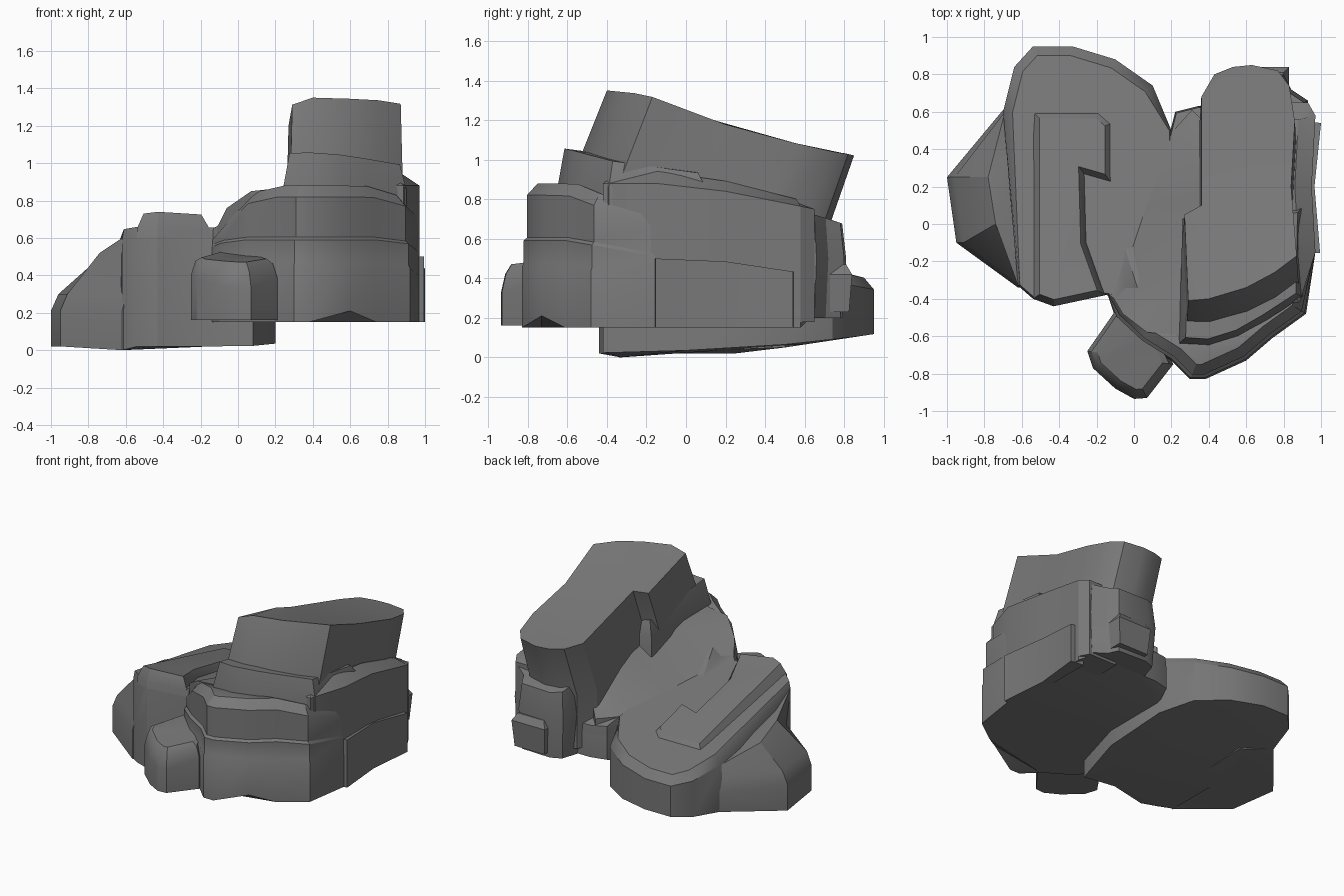
import bpy, bmesh
from mathutils import Vector

cube = bpy.data.objects.get("Cube")
if cube:
    bpy.data.objects.remove(cube)

stone = bpy.data.materials.new("grey stone")
stone.use_nodes = True
GREY = (0.19, 0.19, 0.19, 1)
stone.diffuse_color = GREY
bsdf = stone.node_tree.nodes["Principled BSDF"]
bsdf.inputs["Base Color"].default_value = GREY
bsdf.inputs["Roughness"].default_value = 0.9


def inset(outline, d):
    """Move a counter-clockwise outline inwards by d, with mitred corners."""
    pts = [Vector(p) for p in outline]
    result = []
    for i, p in enumerate(pts):
        e1 = (p - pts[i - 1]).normalized()
        e2 = (pts[(i + 1) % len(pts)] - p).normalized()
        n1, n2 = Vector((-e1.y, e1.x)), Vector((-e2.y, e2.x))
        result.append(p + (n1 + n2) / max(0.6, 1 + n1.dot(n2)) * d)
    return result


def loft(name, rings):
    """Join rings of 3D points into one closed rock."""
    bm = bmesh.new()
    rows = [[bm.verts.new(p) for p in ring] for ring in rings]
    for a, b in zip(rows, rows[1:]):
        for i in range(len(a)):
            bm.faces.new((a[i - 1], a[i], b[i], b[i - 1]))
    caps = [bm.faces.new(rows[-1]), bm.faces.new(rows[0][::-1])]
    bmesh.ops.triangulate(bm, faces=caps)
    bmesh.ops.recalc_face_normals(bm, faces=bm.faces)
    mesh = bpy.data.meshes.new(name)
    bm.to_mesh(mesh)
    bm.free()
    obj = bpy.data.objects.new(name, mesh)
    bpy.context.collection.objects.link(obj)
    mesh.materials.append(stone)
    bpy.ops.object.select_all(action='DESELECT')
    obj.select_set(True)
    bpy.context.view_layer.objects.active = obj
    bpy.ops.object.shade_smooth_by_angle(angle=0.5)


def rock(name, outline, layers, fade=lambda x, y: 1):
    """Stack insets of one outline; each layer is (inset, height rule, y shift).
    fade scales the inset from place to place."""
    rings = []
    for d, height, *shift in layers:
        ring = []
        for p, q in zip(outline, inset(outline, d)):
            flat = Vector(p).lerp(q, fade(*p))
            ring.append((flat.x, flat.y + sum(shift), height(*p)))
        rings.append(ring)
    loft(name, rings)


# Main rock with strata on its front
def shoulder(x, y):
    return 0.88 - 0.36 * max(0, y + 0.62) - 0.6 * max(0, 0.1 - x)


def main_bottom(x, y):
    if y > 0.59:
        return 0.2
    return 0.15 + (0.06 if y < -0.3 and 0.4 < x < 0.7 else 0)


def stratum(h, gap):
    return lambda x, y: min(h - 0.18 * max(0, y + 0.6), shoulder(x, y) - gap)


main_outline = [(-0.14, -0.38), (-0.1, -0.5), (0.04, -0.63), (0.2, -0.73), (0.3, -0.83),
                (0.38, -0.83), (0.6, -0.73), (0.74, -0.61), (0.92, -0.48), (0.97, -0.15),
                (0.95, 0.2), (0.97, 0.58), (0.88, 0.63), (0.5, 0.63), (0.34, 0.63),
                (0.22, 0.6), (0.19, 0.48), (-0.08, -0.05)]
rock("main_rock", main_outline, [
    (0, main_bottom), (0, stratum(0.46, 0.1)), (0.008, stratum(0.475, 0.09)),
    (0.008, stratum(0.59, 0.08)), (0.025, stratum(0.605, 0.07)),
    (0.025, lambda x, y: shoulder(x, y) - 0.06), (0.08, shoulder)],
    fade=lambda x, y: 1 if y < -0.4 else 0.1)

# Shoulder sweeping from the tower wall down into the valley
sweep = [(-0.12, -0.38, 0.64), (-0.06, -0.48, 0.76), (0.07, -0.58, 0.85),
         (0.4, -0.6, 0.885), (0.42, -0.1, 0.87), (0.42, 0.14, 0.82), (0.42, 0.5, 0.57),
         (0.31, 0.61, 0.48), (0.21, 0.5, 0.48), (0.06, 0.1, 0.56)]
loft("shoulder", [[(x, y, 0.25) for x, y, z in sweep], sweep])

# Tower ledge
ledge = [(0.24, -0.64), (0.4, -0.65), (0.56, -0.6), (0.7, -0.52), (0.9, -0.39),
         (0.91, 0.1), (0.26, 0.03)]


def ledge_top(x, y):
    return 1.05 - 0.12 * (y + 0.6) - 0.08 * max(0, x - 0.5)


rock("tower_ledge", ledge, [(0, lambda x, y: 0.6), (0, lambda x, y: 0.86),
                            (0.035, ledge_top)])


# Leaning tower
def tower_top(x, y):
    return (1.35 - 0.1 * (min(y, -0.15) + 0.4) - 0.4 * max(0, min(y, 0.25) + 0.15)
            - 0.24 * max(0, y - 0.25)
            - 0.35 * max(0, 0.4 - x) - 0.1 * max(0, x - 0.77))


tower = [(0.29, -0.41), (0.4, -0.4), (0.6, -0.34), (0.75, -0.26), (0.87, -0.17),
         (0.84, 0.2), (0.86, 0.55), (0.83, 0.74), (0.77, 0.82), (0.63, 0.85),
         (0.53, 0.84), (0.43, 0.8), (0.36, 0.68), (0.36, 0.1), (0.27, 0.05)]
rock("leaning_tower", tower, [
    (-0.01, lambda x, y: 0.25, -0.15),
    (-0.01, lambda x, y: tower_top(x, y) - 0.4, -0.15),
    (0, tower_top)])

# Buttress against the tower's outer wall
buttress = [(0.7, -0.42), (0.885, -0.42), (0.97, -0.15), (0.95, 0.2), (0.97, 0.58),
            (0.93, 0.65), (0.7, 0.65)]
rock("side_buttress", buttress, [
    (0, lambda x, y: 0.18),
    (0, lambda x, y: 0.88 - 0.2 * max(0, y)),
    (0.09, lambda x, y: 0.94 - 0.24 * max(0, y))])

# Thin slab on the outer wall
slab = [(0.9, -0.16), (0.995, -0.155), (0.965, 0.2), (1.0, 0.54), (0.9, 0.55)]
rock("side_slab", slab, [(0, lambda x, y: 0.15),
                         (0, lambda x, y: 0.5 - 0.15 * max(0, y - 0.1))])

# Rear outcrops
rear = [(0.42, 0.5), (0.93, 0.5), (0.93, 0.66), (0.84, 0.72), (0.8, 0.8),
        (0.55, 0.81), (0.46, 0.77), (0.42, 0.64)]
rock("rear_outcrop", rear, [(0.02, lambda x, y: 0.2), (0, lambda x, y: 0.5),
                            (0.02, lambda x, y: 0.74 - 0.3 * max(0, y - 0.6))])
rear_step = [(0.55, 0.6), (0.83, 0.6), (0.83, 0.84), (0.56, 0.84)]
rock("rear_step", rear_step, [(0.015, lambda x, y: 0.23), (0, lambda x, y: 0.42),
                              (0.03, lambda x, y: 0.47)])


# Low rock sloping down to the rear
def low_top(x, y):
    return 0.66 - 0.19 * (y + 0.4)


def low_bottom(x, y):
    if x < -0.6 and y < -0.3:
        return 0
    return 0.02 + 0.15 * max(0, y - 0.3) + 0.1 * max(0, x - 0.05)


low = [(-0.62, -0.33), (-0.54, -0.4), (-0.43, -0.44), (-0.15, -0.38), (0.08, -0.42),
       (0.2, 0.0), (0.2, 0.5), (0.1, 0.74), (-0.1, 0.88), (-0.33, 0.95),
       (-0.54, 0.95), (-0.64, 0.84), (-0.7, 0.6)]
rock("low_rock", low, [
    (0, low_bottom), (0, lambda x, y: low_top(x, y) - 0.06), (0.05, low_top)],
    fade=lambda x, y: 1 if y > 0.55 else 0.2)

# Hooked cap on the low rock
cap = [(-0.54, -0.4), (-0.43, -0.44), (-0.15, -0.38), (-0.25, -0.1), (-0.26, 0.26),
       (-0.12, 0.22), (-0.12, 0.54), (-0.19, 0.6), (-0.54, 0.6)]
rock("low_rock_cap", cap, [
    (0, lambda x, y: 0.3), (0, lambda x, y: low_top(x, y) - 0.01),
    (0.035, lambda x, y: low_top(x, y) + 0.03 + 0.05 * max(0, 0.4 - y))])

# Flared wing beside the low rock
foot = [(-0.62, -0.34), (-0.95, -0.1), (-1.0, 0.25), (-0.7, 0.61), (-0.5, 0.5), (-0.5, -0.3)]
brow = [(-0.62, -0.33, 0.6), (-0.74, 0.0, 0.52), (-0.78, 0.25, 0.46), (-0.69, 0.6, 0.4),
        (-0.5, 0.5, 0.36), (-0.5, -0.3, 0.5)]
loft("side_wing", [[(x, y, low_bottom(x, y)) for x, y in foot],
                   [(x, y, 0.21) for x, y in foot],
                   [(x * 0.96, y, 0.3) for x, y in foot],
                   brow])

# Front knob
knob = [(-0.25, -0.68), (-0.22, -0.77), (-0.1, -0.88), (0.0, -0.935), (0.07, -0.93),
        (0.21, -0.75), (0.12, -0.55), (-0.09, -0.45)]
rock("front_knob", knob, [
    (0, lambda x, y: 0.16), (0, lambda x, y: 0.33 + 0.3 * (y + 0.94)),
    (0.02, lambda x, y: 0.42 + 0.22 * (y + 0.94)),
    (0.05, lambda x, y: 0.47 + 0.1 * (y + 0.94))])
